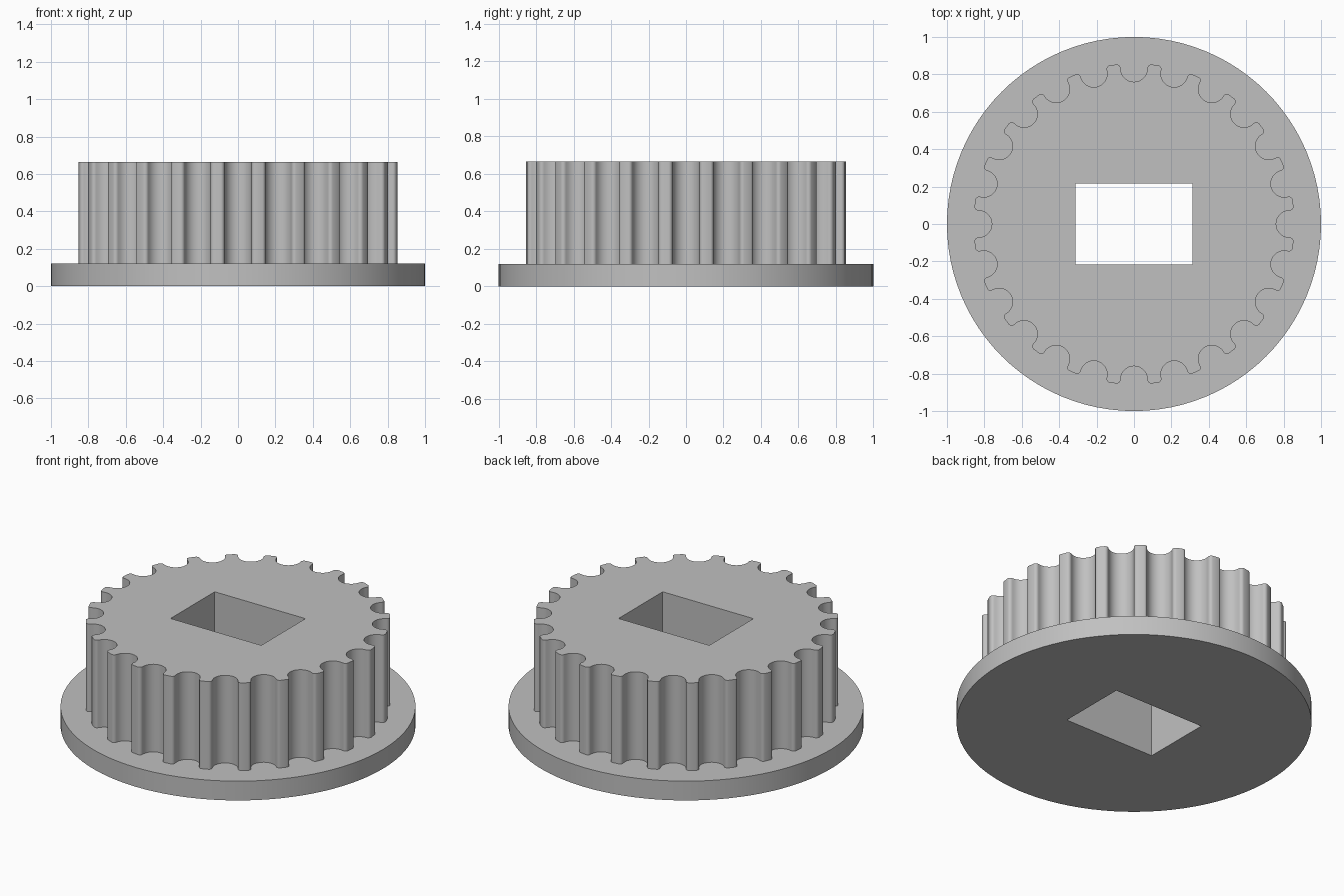
import bpy
import bmesh
from math import sin, cos, pi, radians

cube = bpy.data.objects.get("Cube")
if cube:
    bpy.data.objects.remove(cube, do_unlink=True)

FLANGE_TOP, TOP = 0.12, 0.665
TEETH = 24
TIP_R, ROOT_R = 0.853, 0.76
GROOVE, FILLET = 0.072, 0.02

grey = bpy.data.materials.new("plain grey")
grey.use_nodes = True
colour = (0.53, 0.53, 0.53, 1)
grey.diffuse_color = colour
grey.node_tree.nodes["Principled BSDF"].inputs["Base Color"].default_value = colour


def plate(name, outline, hole, z0, z1):
    """Extrude an outline with a hole from z0 to z1."""
    bm = bmesh.new()
    edges = []
    for loop in (outline, hole):
        vs = [bm.verts.new((x, y, z0)) for x, y in loop]
        edges += [bm.edges.new((vs[i - 1], vs[i])) for i in range(len(vs))]
    bmesh.ops.triangle_fill(bm, edges=edges, use_beauty=True)
    ext = bmesh.ops.extrude_face_region(bm, geom=bm.faces[:], use_keep_orig=True)
    top = [v for v in ext["geom"] if isinstance(v, bmesh.types.BMVert)]
    bmesh.ops.translate(bm, verts=top, vec=(0, 0, z1 - z0))
    bmesh.ops.recalc_face_normals(bm, faces=bm.faces[:])
    mesh = bpy.data.meshes.new(name)
    bm.to_mesh(mesh)
    bm.free()
    mesh.materials.append(grey)
    ob = bpy.data.objects.new(name, mesh)
    bpy.context.collection.objects.link(ob)
    bpy.ops.object.select_all(action="DESELECT")
    ob.select_set(True)
    bpy.context.view_layer.objects.active = ob
    bpy.ops.object.shade_smooth_by_angle(angle=radians(30))
    return ob


# Half a groove: rounded root, straight wall, rounded tooth corner (radius, sideways)
centre = ROOT_R + GROOVE
half = [(centre - GROOVE * cos(a), GROOVE * sin(a))
        for a in (i * pi / 16 for i in range(9))]
half += [(TIP_R - FILLET + FILLET * sin(a), GROOVE + FILLET * (1 - cos(a)))
         for a in (i * pi / 10 for i in range(1, 6))]
groove = [(r, -t) for r, t in reversed(half[1:])] + half

# Toothed outline from repeated grooves
teeth = []
for k in range(TEETH):
    a = 2 * pi * k / TEETH
    teeth += [(r * cos(a) - t * sin(a), r * sin(a) + t * cos(a)) for r, t in groove]

disc = [(cos(2 * pi * i / 96), sin(2 * pi * i / 96)) for i in range(96)]
slot = [(0.312, 0.217), (-0.312, 0.217), (-0.312, -0.217), (0.312, -0.217)]

plate("flange", disc, slot, 0, FLANGE_TOP)
plate("toothed_pulley", teeth, slot, FLANGE_TOP, TOP)
